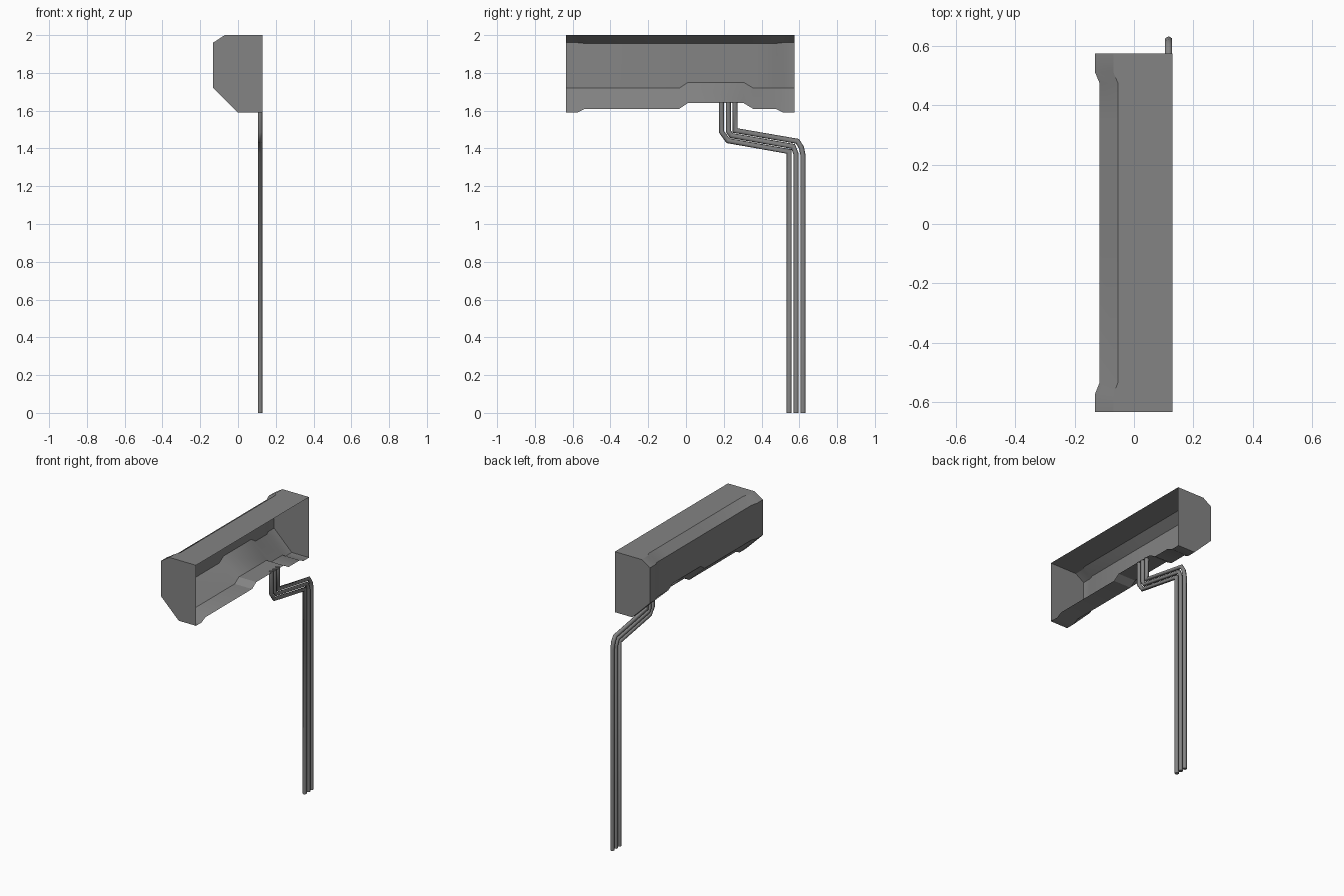
import bpy, bmesh, math
from mathutils import Vector

if "Cube" in bpy.data.objects:
    bpy.data.objects.remove(bpy.data.objects["Cube"])

grey = bpy.data.materials.new("mid grey")
grey.diffuse_color = (0.23, 0.23, 0.23, 1)
grey.use_nodes = True
grey.node_tree.nodes["Principled BSDF"].inputs["Base Color"].default_value = grey.diffuse_color


def finish(bm, name, angle):
    bmesh.ops.recalc_face_normals(bm, faces=bm.faces)
    mesh = bpy.data.meshes.new(name)
    bm.to_mesh(mesh)
    bm.free()
    obj = bpy.data.objects.new(name, mesh)
    bpy.context.collection.objects.link(obj)
    mesh.materials.append(grey)
    bpy.ops.object.select_all(action='DESELECT')
    obj.select_set(True)
    bpy.context.view_layer.objects.active = obj
    bpy.ops.object.shade_smooth_by_angle(angle=math.radians(angle))
    return obj


def bridge(bm, a, b, closed):
    n = len(a)
    for i in range(n if closed else n - 1):
        j = (i + 1) % n
        bm.faces.new((a[i], a[j], b[j], b[i]))


# Housing: open-backed shell lofted along y, thicker at its ends, notched below
def profile(inset, lift):
    return [(0.13, 2.0), (-0.07 + 0.016 * inset, 2.0),
            (-0.132 + 0.016 * inset, 1.96 - 0.004 * inset),
            (-0.132 + 0.016 * inset, 1.72 + 0.03 * lift),
            (0.0, 1.59 + 0.02 * inset + 0.03 * lift),
            (0.13, 1.59 + 0.02 * inset + 0.03 * lift)]


stations = [(-0.635, 0, 0), (-0.575, 0, 0), (-0.535, 1, 0), (-0.035, 1, 0),
            (0.01, 1, 1), (0.305, 1, 1), (0.355, 1, 0), (0.475, 1, 0),
            (0.513, 0, 0), (0.575, 0, 0)]
bm = bmesh.new()
rings = [[bm.verts.new((x, y, z)) for x, z in profile(inset, lift)]
         for y, inset, lift in stations]
for a, b in zip(rings, rings[1:]):
    bridge(bm, a, b, False)
bm.faces.new(rings[0])
bm.faces.new(rings[-1])
# an open shell has no certain outside, so check the top faces up
bmesh.ops.recalc_face_normals(bm, faces=bm.faces)
housing = finish(bm, "housing", 30)
top = max(housing.data.polygons, key=lambda p: p.center.z)
if top.normal.z < 0:
    housing.data.flip_normals()


# Pipes: six-sided tubes swept with mitred bends in the y-z plane
def pipe(name, path, radius=0.0135, sides=6):
    pts = [Vector((0.117, y, z)) for y, z in path]
    across = Vector((1, 0, 0))
    bm = bmesh.new()
    rings = []
    for i, p in enumerate(pts):
        d_in = (p - pts[i - 1] if i else pts[1] - p).normalized()
        d_out = (pts[i + 1] - p if i < len(pts) - 1 else d_in).normalized()
        t = (d_in + d_out).normalized()
        side = across.cross(t) / t.dot(d_in)
        ring = []
        for k in range(sides):
            a = 2 * math.pi * k / sides
            ring.append(bm.verts.new(p + radius * (math.cos(a) * side + math.sin(a) * across)))
        rings.append(ring)
    for a, b in zip(rings, rings[1:]):
        bridge(bm, a, b, True)
    bm.faces.new(rings[0])
    bm.faces.new(rings[-1])
    finish(bm, name, 75)


pipe("pipe_inner", [(0.188, 1.645), (0.188, 1.488), (0.222, 1.441),
                    (0.546, 1.384), (0.546, 0)])
pipe("pipe_middle", [(0.224, 1.645), (0.224, 1.492), (0.24, 1.468),
                     (0.567, 1.411), (0.583, 1.37), (0.583, 0)])
pipe("pipe_outer", [(0.26, 1.645), (0.26, 1.495), (0.59, 1.438),
                    (0.611, 1.405), (0.62, 1.36), (0.62, 0)])
